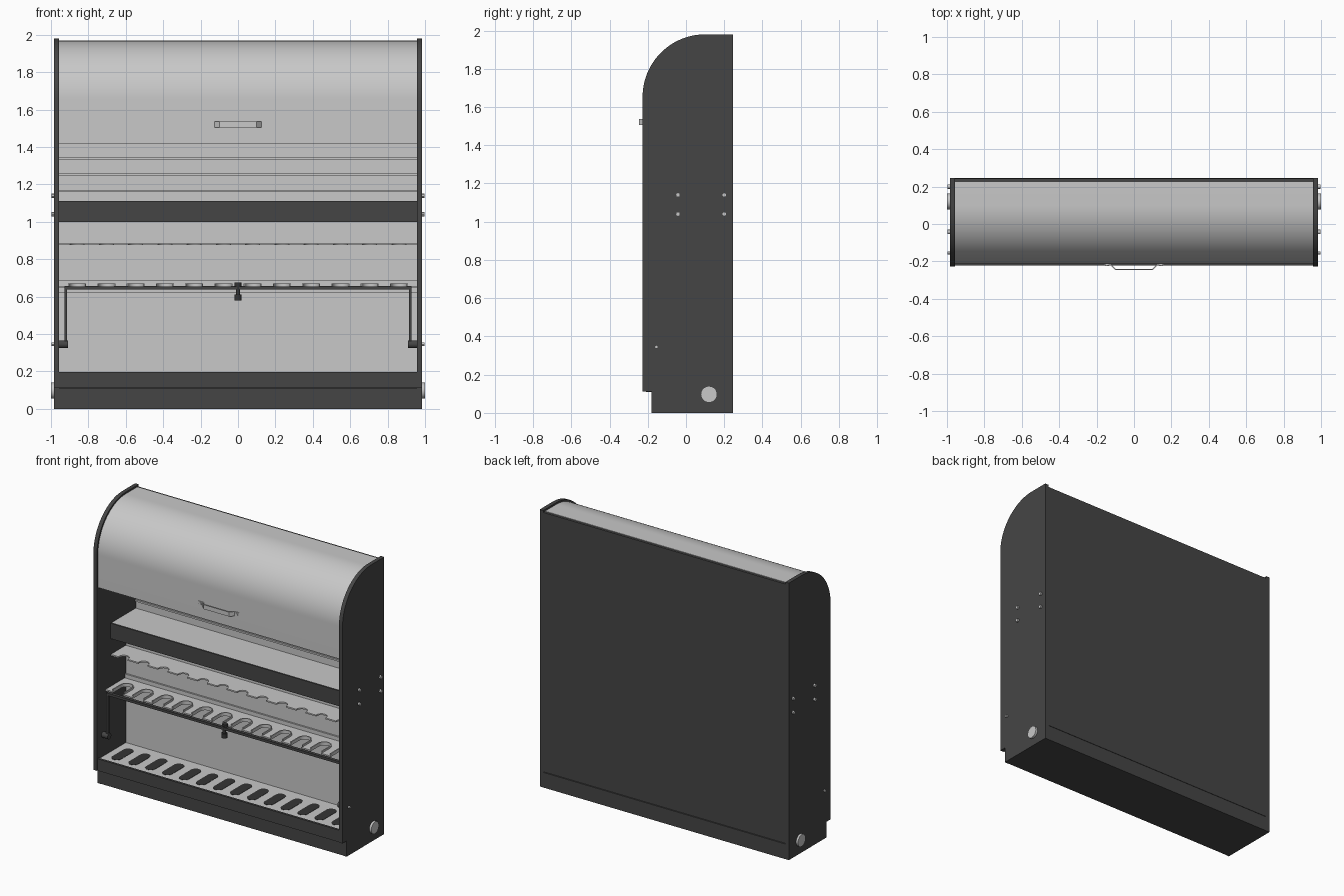
import bpy, bmesh, math

if "Cube" in bpy.data.objects:
    bpy.data.objects.remove(bpy.data.objects["Cube"])

def material(name, v):
    m = bpy.data.materials.new(name)
    m.diffuse_color = (*v, 1)
    m.use_nodes = True
    m.node_tree.nodes["Principled BSDF"].inputs["Base Color"].default_value = m.diffuse_color
    return m

DARK = material("charcoal paint", (0.06, 0.06, 0.06))
LIGHT = material("light grey steel", (0.58, 0.58, 0.58))
BLACK = material("black rubber", (0.035, 0.035, 0.035))

def finish(name, bm, mat):
    bmesh.ops.recalc_face_normals(bm, faces=bm.faces[:])
    me = bpy.data.meshes.new(name)
    bm.to_mesh(me)
    bm.free()
    me.materials.append(mat)
    me.shade_smooth()
    me.set_sharp_from_angle(angle=math.radians(30))
    ob = bpy.data.objects.new(name, me)
    bpy.context.collection.objects.link(ob)
    return ob

def prism(name, pts, axis, a, b, mat):
    """Extrude a 2D outline along an axis from a to b."""
    place = {"x": lambda p, t: (t, p[0], p[1]),
             "y": lambda p, t: (p[0], t, p[1]),
             "z": lambda p, t: (p[0], p[1], t)}[axis]
    bm = bmesh.new()
    face = bm.faces.new([bm.verts.new(place(p, a)) for p in pts])
    ext = bmesh.ops.extrude_face_region(bm, geom=[face])
    d = place((0, 0), b - a)
    bmesh.ops.translate(bm, vec=d, verts=[v for v in ext["geom"] if isinstance(v, bmesh.types.BMVert)])
    return finish(name, bm, mat)

def box(name, x, y, z, mat):
    return prism(name, [(x[0], y[0]), (x[1], y[0]), (x[1], y[1]), (x[0], y[1])], "z", z[0], z[1], mat)

def arc(cx, cy, r, a0, a1, n):
    return [(cx + r * math.cos(math.radians(a0 + (a1 - a0) * i / n)),
             cy + r * math.sin(math.radians(a0 + (a1 - a0) * i / n))) for i in range(n + 1)]

def disc(name, axis, c, r, a, b, mat, n=24):
    return prism(name, arc(*c, r, 0, 360, n)[:-1], axis, a, b, mat)

W = 0.957   # inner half width

# Side panels with rounded front top and toe notch, plus bolts and caps
side = [(0.245, 0), (0.245, 1.98)] + arc(0.10, 1.653, 0.327, 90, 180, 24) + \
       [(-0.227, 0.112), (-0.18, 0.112), (-0.18, 0)]
for s, tag in ((-1, "left"), (1, "right")):
    prism(f"{tag}_side_panel", side, "x", s * W, s * 0.985, DARK)
    disc(f"{tag}_port_cap", "x", (0.12, 0.097), 0.043, s * 0.98, s * 1.0, LIGHT, 32)
    for i, c in enumerate([(-0.042, 1.04), (-0.042, 1.14), (0.2, 1.04), (0.2, 1.14)]):
        disc(f"{tag}_shelf_bolt_{i + 1}", "x", c, 0.012, s * 0.98, s * 0.997, LIGHT, 12)
    disc(f"{tag}_pivot_bolt", "x", (-0.155, 0.345), 0.009, s * 0.98, s * 0.996, LIGHT, 12)

# Back panel, base and toe kick
box("back_panel", (-W, W), (0.225, 0.243), (0.112, 1.965), DARK)
box("plinth", (-W, W), (-0.178, 0.245), (0.0, 0.108), DARK)
box("base_front_lip", (-W, W), (-0.222, -0.205), (0.112, 0.197), DARK)
box("base_underside", (-W, W), (-0.21, 0.225), (0.108, 0.12), DARK)

# Light inner linings
box("upper_back_lining", (-W, W), (0.212, 0.226), (1.1, 1.963), LIGHT)
box("lower_back_lining", (-W, W), (0.10, 0.112), (0.18, 1.02), LIGHT)
for i in range(3):
    z = 1.165 + 0.0865 * i
    box(f"back_rib_{i + 1}", (-W, W), (0.203, 0.214), (z - 0.006, z + 0.006), LIGHT)

# Curved roll shutter with a folded lower lip
R = 0.315
outer = [(0.225, 1.653 + R)] + arc(0.10, 1.653, R, 90, 180, 32) + [(0.10 - R, 1.418)]
inner = [(0.10 - R + 0.025, 1.418), (0.10 - R + 0.025, 1.43), (0.10 - R + 0.01, 1.43)] + \
        arc(0.10, 1.653, R - 0.01, 180, 90, 32) + [(0.225, 1.653 + R - 0.01)]
prism("roll_shutter", outer + inner, "x", -W, W, LIGHT)

# Strap handle on the shutter
yf = 0.10 - R
strap = [(-0.16, yf), (-0.16, yf - 0.005), (-0.125, yf - 0.005), (-0.10, yf - 0.031),
         (0.10, yf - 0.031), (0.125, yf - 0.005), (0.16, yf - 0.005), (0.16, yf),
         (0.122, yf), (0.097, yf - 0.025), (-0.097, yf - 0.025), (-0.122, yf)]
prism("shutter_handle", strap, "z", 1.505, 1.537, LIGHT)
for s in (-1, 1):
    disc(f"handle_screw_{'left' if s < 0 else 'right'}", "y", (s * 0.143, 1.521), 0.01, yf - 0.01, yf, LIGHT, 12)

# Upper shelf: light top tray with dark fascia
box("shelf_top", (-W, W), (-0.068, 0.215), (1.095, 1.108), LIGHT)
box("shelf_fascia", (-W, W), (-0.075, -0.062), (1.0, 1.11), DARK)
box("shelf_underside", (-W, W), (-0.065, 0.215), (1.0, 1.012), DARK)

# Slotted rack sheets
def rack(name, y0, y1, z0, z1, count, span, r, depth):
    pts = [(W, y1), (-W, y1), (-W, y0)]
    xs = [-span + 2 * span * i / (count - 1) for i in range(count)]
    for x in xs:
        pts += [(x - r, y0)] + arc(x, y0 + depth - r, r, 180, 0, 12) + [(x + r, y0)]
    prism(name, pts + [(W, y0)], "z", z0, z1, LIGHT)
    return xs

rack("upper_rack", -0.07, 0.10, 0.875, 0.885, 12, 0.86, 0.037, 0.045)
slots = rack("lower_rack", -0.13, 0.10, 0.645, 0.657, 12, 0.86, 0.042, 0.14)
box("lower_rack_flange", (-W, W), (0.088, 0.101), (0.62, 0.685), LIGHT)

# Raised rims around the lower rack slots
for i, x in enumerate(slots):
    c = -0.13 + 0.14 - 0.042
    rim = [(x + 0.048, -0.12)] + arc(x, c, 0.048, 0, 180, 12) + [(x - 0.048, -0.12), (x - 0.041, -0.12)] + \
        arc(x, c, 0.041, 180, 0, 12) + [(x + 0.041, -0.12)]
    prism(f"slot_rim_{i + 1}", rim, "z", 0.65, 0.67, LIGHT)

# Floor with dark rubber slot inserts
box("floor", (-W, W), (-0.207, 0.10), (0.178, 0.19), LIGHT)
for i in range(14):
    x = -0.87 + 1.74 * i / 13
    pts = arc(x, 0.0, 0.036, 0, 180, 10) + arc(x, -0.125, 0.036, 180, 360, 10)
    prism(f"floor_slot_{i + 1}", pts, "z", 0.187, 0.192, BLACK)

# Swing-down locking bar with arms, pivots and latch knob
box("locking_bar", (-0.925, 0.925), (-0.165, -0.143), (0.637, 0.655), DARK)
for s, tag in ((-1, "left"), (1, "right")):
    box(f"{tag}_bar_arm", sorted((s * 0.913, s * 0.927)), (-0.165, -0.143), (0.335, 0.655), DARK)
    disc(f"{tag}_bar_pivot", "x", (-0.155, 0.345), 0.021, s * 0.908, s * W, DARK)
disc("latch_knob", "z", (0, -0.154), 0.02, 0.58, 0.612, BLACK)
disc("latch_stem", "z", (0, -0.154), 0.012, 0.61, 0.66, BLACK)
disc("latch_cap", "z", (0, -0.145), 0.018, 0.655, 0.674, BLACK)
